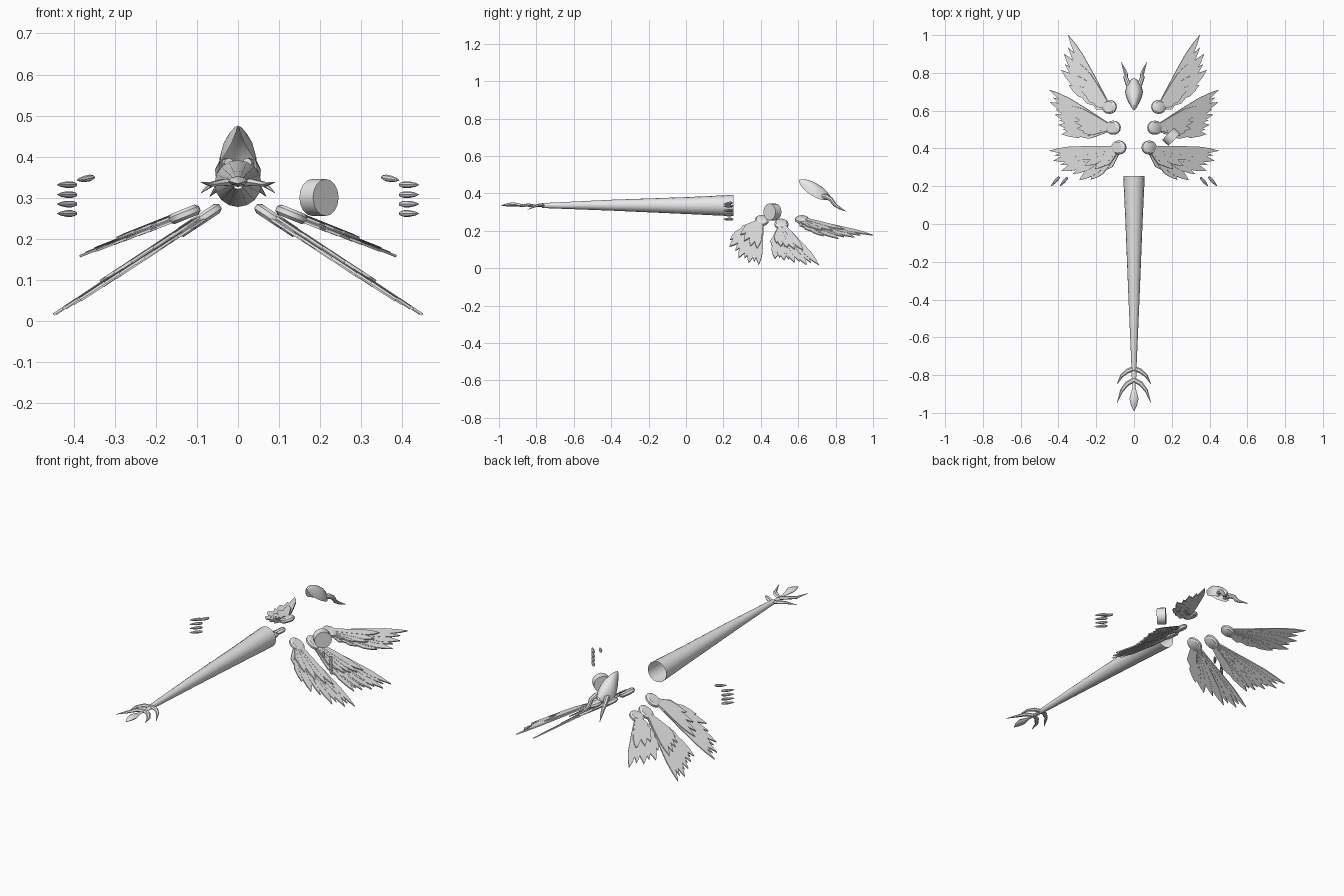
import bpy, bmesh, math
from mathutils import Vector

if "Cube" in bpy.data.objects:
    bpy.data.objects.remove(bpy.data.objects["Cube"])

grey = bpy.data.materials.new("plain_grey")
grey.diffuse_color = (0.8, 0.8, 0.8, 1)
grey.use_nodes = True
grey.node_tree.nodes["Principled BSDF"].inputs["Base Color"].default_value = grey.diffuse_color


def finish(name, bm, mirror=False, smooth=False, fix=True):
    if fix:
        bmesh.ops.recalc_face_normals(bm, faces=bm.faces)
    me = bpy.data.meshes.new(name)
    bm.to_mesh(me)
    bm.free()
    me.materials.append(grey)
    ob = bpy.data.objects.new(name, me)
    bpy.context.collection.objects.link(ob)
    if mirror:
        m = ob.modifiers.new("mirror", 'MIRROR')
        m.use_mirror_merge = False
    if smooth:
        bpy.ops.object.select_all(action='DESELECT')
        ob.select_set(True)
        bpy.context.view_layer.objects.active = ob
        bpy.ops.object.shade_smooth_by_angle(angle=math.radians(40))
    return ob


def tube(bm, points, radii, sides=8, flat=1.0, caps=True):
    """Rings swept along a path; flat squashes the section in its vertical."""
    pts = [Vector(p) for p in points]
    rings = []
    for i, (p, r) in enumerate(zip(pts, radii)):
        d = (pts[min(i + 1, len(pts) - 1)] - pts[max(i - 1, 0)]).normalized()
        side = d.cross(Vector((0, 0, 1))).normalized()
        up = side.cross(d)
        rings.append([bm.verts.new(p + r * (side * math.cos(a) + up * math.sin(a) * flat))
                      for a in (math.tau * k / sides for k in range(sides))])
    for a, b in zip(rings, rings[1:]):
        for k in range(sides):
            j = (k + 1) % sides
            bm.faces.new((a[k], a[j], b[j], b[k]))
    if caps:
        bm.faces.new(rings[0])
        bm.faces.new(rings[-1])


# Long tapering tail, open at the wide end
bm = bmesh.new()
tube(bm, [(0, 0.255, 0.335), (0, 0, 0.335), (0, -0.4, 0.337), (0, -0.77, 0.335)],
     [0.057, 0.045, 0.029, 0.013], sides=16, caps=False)
finish("tail", bm, smooth=True)

# Tail tip: stem and leaf-shaped blade
bm = bmesh.new()
tube(bm, [(0, -0.75, 0.335), (0, -0.80, 0.333), (0, -0.86, 0.336), (0, -0.89, 0.338),
          (0, -0.925, 0.341), (0, -0.96, 0.339), (0, -0.99, 0.335)],
     [0.014, 0.013, 0.007, 0.015, 0.024, 0.016, 0.001], sides=8, flat=0.5)
finish("tail_blade", bm, smooth=True)

# Two pairs of swept-back tail prongs
bm = bmesh.new()
for y, tip_y, tip_z in ((-0.765, -0.848, 0.312), (-0.825, -0.948, 0.338)):
    dy = tip_y - y
    tube(bm, [(0.0, y, 0.335), (0.035, y + dy * 0.16, 0.338),
              (0.065, y + dy * 0.46, 0.333), (0.09, tip_y, tip_z)],
         [0.013, 0.013, 0.009, 0.001], sides=6, flat=0.7)
finish("tail_prongs", bm, mirror=True, smooth=True)

# Pointed hood: arched sections, open underneath
# (y, half width, top z, rim z)
sections = [(0.603, 0.004, 0.472, 0.462), (0.62, 0.016, 0.476, 0.432),
            (0.645, 0.030, 0.474, 0.408), (0.675, 0.043, 0.465, 0.388),
            (0.70, 0.047, 0.452, 0.374), (0.73, 0.040, 0.432, 0.364),
            (0.755, 0.024, 0.408, 0.364), (0.772, 0.006, 0.386, 0.372)]
bm = bmesh.new()
rows = []
for y, w, top, rim in sections:
    rows.append([bm.verts.new((w * math.cos(a), y, rim + (top - rim) * math.sin(a)))
                 for a in (math.pi * k / 10 for k in range(11))])
for a, b in zip(rows, rows[1:]):
    for k in range(10):
        bm.faces.new((a[k], b[k], b[k + 1], a[k + 1]))
finish("hood", bm, smooth=True, fix=False)

# Wavy horns trailing from the hood
bm = bmesh.new()
tube(bm, [(0.022, 0.715, 0.385), (0.034, 0.75, 0.383), (0.044, 0.775, 0.368),
          (0.043, 0.795, 0.34), (0.052, 0.82, 0.322), (0.068, 0.857, 0.304)],
     [0.012, 0.014, 0.012, 0.010, 0.007, 0.001], sides=8)
finish("horns", bm, mirror=True, smooth=True)


# Wings: flat feathers fanned on a plane that slopes down outwards
def wing(name, hub, tips, x0, z0, slope):
    normal = Vector((slope, 0, 1)).normalized()

    def place(p, h):
        return Vector((p.x, p.y, z0 - slope * (p.x - x0))) + normal * h

    def feather(bm, root, tip, width, h, thick=0.006):
        d = tip - root
        side = Vector((-d.y, d.x)).normalized()
        outline = [(0, -0.4), (0.45, -0.8), (0.72, -1), (0.88, -0.55), (1, 0),
                   (0.88, 0.45), (0.72, 0.75), (0.45, 0.7), (0, 0.4)]
        flat = [root + d * t + side * width * s for t, s in outline]
        low = [bm.verts.new(place(p, h - thick / 2)) for p in flat]
        high = [bm.verts.new(place(p, h + thick / 2)) for p in flat]
        bm.faces.new(low)
        bm.faces.new(high)
        for k in range(len(flat)):
            j = (k + 1) % len(flat)
            bm.faces.new((low[k], low[j], high[j], high[k]))

    hub = Vector(hub)
    tips = [Vector(t) for t in tips]
    bm = bmesh.new()
    # long flight feathers, with narrower ones between them
    for i, tip in enumerate(tips):
        feather(bm, hub, tip, 0.022 if i == 0 else 0.029, 0.004 - 0.002 * i)
        if i + 1 < len(tips):
            feather(bm, hub, hub + ((tip + tips[i + 1]) / 2 - hub) * 0.95, 0.022, 0.003 - 0.002 * i)
    # short covering feathers
    for i, tip in enumerate(tips[:-1]):
        mid = (tip * 0.6 + tips[i + 1] * 0.4) - hub
        feather(bm, hub, hub + mid * 0.66, 0.022, 0.009 - 0.001 * i)
    finish(name + "_feathers", bm, mirror=True)

    # rounded disc at the shoulder
    bm = bmesh.new()
    rings = []
    for r, h in ((0.029, -0.013), (0.037, -0.006), (0.037, 0.006), (0.029, 0.013)):
        rings.append([bm.verts.new(place(hub, h) + Vector((math.cos(a), math.sin(a),
                                                          -slope * math.cos(a))) * r)
                      for a in (math.tau * k / 16 for k in range(16))])
    for a, b in zip(rings, rings[1:]):
        for k in range(16):
            j = (k + 1) % 16
            bm.faces.new((a[k], a[j], b[j], b[k]))
    bm.faces.new(rings[0])
    bm.faces.new(rings[-1])
    finish(name + "_shoulder", bm, mirror=True, smooth=True)


wing("upper_wing", (0.13, 0.62),
     [(0.347, 1.0), (0.37, 0.90), (0.385, 0.815), (0.345, 0.735), (0.28, 0.68), (0.22, 0.64)],
     0.10, 0.272, 0.40)
wing("middle_wing", (0.11, 0.51),
     [(0.445, 0.71), (0.443, 0.645), (0.42, 0.58), (0.40, 0.525), (0.385, 0.475), (0.30, 0.468)],
     0.05, 0.275, 0.66)
wing("lower_wing", (0.08, 0.405),
     [(0.447, 0.388), (0.425, 0.335), (0.385, 0.28), (0.29, 0.232), (0.23, 0.236), (0.165, 0.285)],
     0.05, 0.275, 0.66)

# Claws: four stacked fingers and a thumb on each side
bm = bmesh.new()
claws = [((0.395, 0.25, z), (0.44, 0.20, z)) for z in (0.262, 0.285, 0.308, 0.332)]
claws.append(((0.352, 0.247, 0.350), (0.392, 0.20, 0.343)))
for base, tip in claws:
    a, b = Vector(base), Vector(tip)
    tube(bm, [a.lerp(b, t) for t in (0, 0.2, 0.5, 0.8, 1)],
         [0.005, 0.008, 0.008, 0.005, 0.0008], sides=8)
finish("claws", bm, mirror=True, smooth=True)

# Short drum set at an angle on one side
bm = bmesh.new()
c, axis = Vector((0.197, 0.462, 0.301)), Vector((0.72, -0.69, 0))
tube(bm, [c - axis * 0.023, c + axis * 0.023], [0.045, 0.045], sides=16)
finish("drum", bm, smooth=True)
